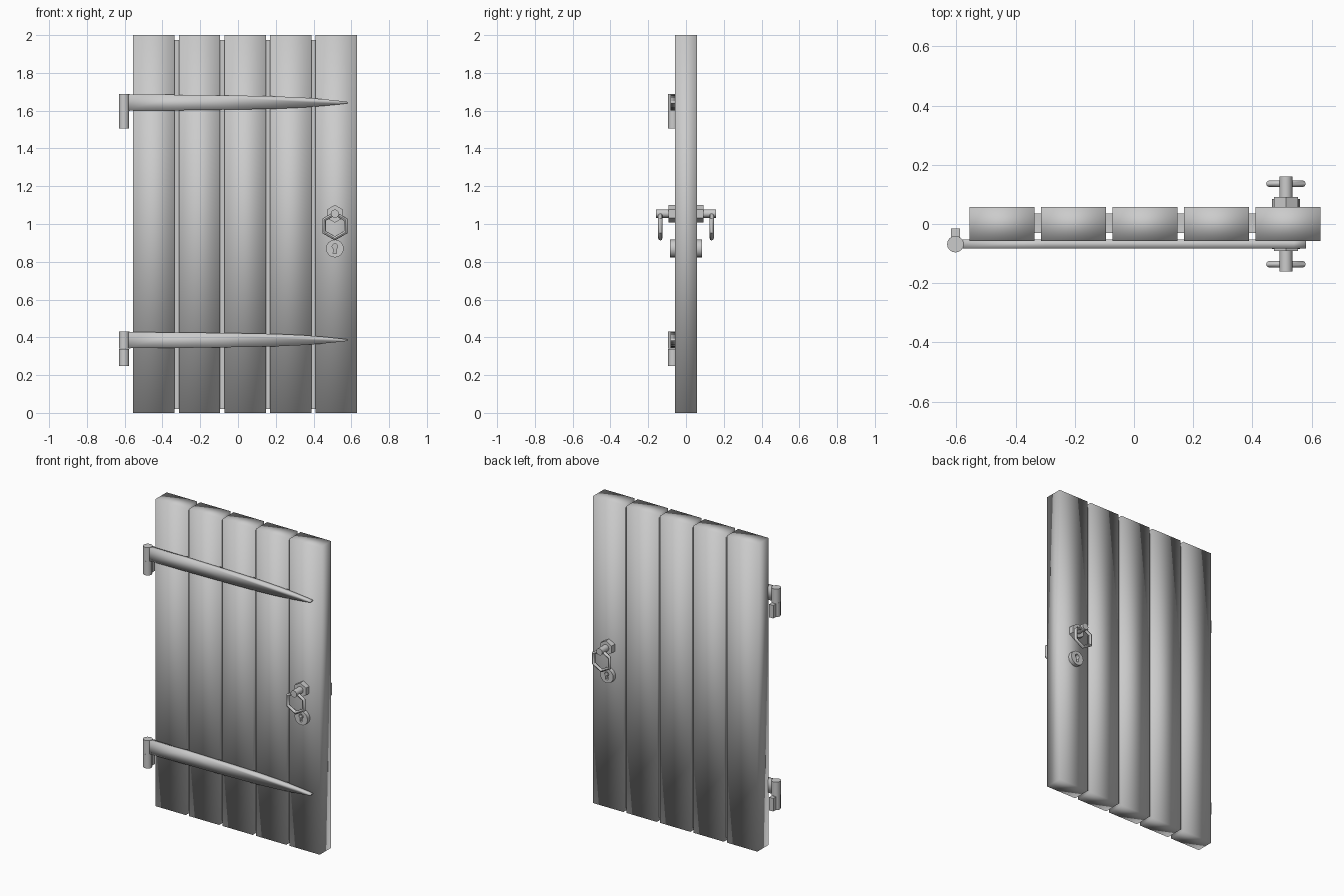
import bpy, bmesh, math
from mathutils import Matrix

if "Cube" in bpy.data.objects:
    bpy.data.objects.remove(bpy.data.objects["Cube"])


def finish(bm, name, angle=None):
    bmesh.ops.recalc_face_normals(bm, faces=bm.faces)
    me = bpy.data.meshes.new(name)
    bm.to_mesh(me)
    bm.free()
    ob = bpy.data.objects.new(name, me)
    bpy.context.collection.objects.link(ob)
    bpy.ops.object.select_all(action='DESELECT')
    ob.select_set(True)
    bpy.context.view_layer.objects.active = ob
    if angle == 'SMOOTH':
        bpy.ops.object.shade_smooth()
    elif angle:
        bpy.ops.object.shade_smooth_by_angle(angle=math.radians(angle))
    return ob


def box(name, x, y, z, angle=None):
    bm = bmesh.new()
    size = [b - a for a, b in (x, y, z)]
    mid = [(a + b) / 2 for a, b in (x, y, z)]
    bmesh.ops.create_cube(bm, size=1, matrix=Matrix.Translation(mid) @ Matrix.Diagonal((*size, 1)))
    return finish(bm, name, angle)


def extrude_y(name, outline, y0, y1, angle=None):
    """Extrude an xz outline from y0 to y1."""
    bm = bmesh.new()
    f = bm.faces.new([bm.verts.new((x, y0, z)) for x, z in outline])
    new = bmesh.ops.extrude_face_region(bm, geom=[f])['geom']
    bmesh.ops.translate(bm, vec=(0, y1 - y0, 0), verts=[v for v in new if isinstance(v, bmesh.types.BMVert)])
    return finish(bm, name, angle)


def ngon(cx, cz, r, n):
    return [(cx + r * math.sin(2 * math.pi * i / n), cz + r * math.cos(2 * math.pi * i / n)) for i in range(n)]


def cylinder_z(name, x, y, r, z0, z1):
    bm = bmesh.new()
    bmesh.ops.create_cone(bm, cap_ends=True, segments=16, radius1=r, radius2=r, depth=z1 - z0,
                          matrix=Matrix.Translation((x, y, (z0 + z1) / 2)))
    return finish(bm, name, 40)


# five planks, softly shaded, with recessed boards in the gaps
T = 0.058
for i in range(5):
    x = -0.555 + i * 0.2415
    box(f"plank_{i + 1}", (x, x + 0.219), (-T, T), (0, 2), 'SMOOTH')
box("core_board", (-0.45, 0.52), (-0.03, 0.036), (0.02, 1.975))

# strap hinges: tapered strap, knuckle, pintle and wall peg
half = [(-0.60, 0.043), (-0.3, 0.041), (0.0, 0.037), (0.2, 0.033), (0.35, 0.026),
        (0.45, 0.018), (0.54, 0.009), (0.58, 0.004)]
for label, z in (("upper", 1.643), ("lower", 0.385)):
    outline = [(x, z + h) for x, h in half] + [(x, z - h) for x, h in reversed(half)]
    extrude_y(f"{label}_hinge_strap", outline, -0.083, -0.052, 'SMOOTH')
    cylinder_z(f"{label}_hinge_knuckle", -0.603, -0.068, 0.028, z - 0.045, z + 0.045)
    cylinder_z(f"{label}_hinge_pintle", -0.603, -0.068, 0.027, z - 0.137, z - 0.046)
    box(f"{label}_hinge_peg", (-0.618, -0.588), (-0.068, -0.016), (z - 0.135, z - 0.05))

# handle and lock on both faces
HX = 0.513
for label, s in (("front", -1), ("back", 1)):
    extrude_y(f"{label}_handle_rose", ngon(HX, 1.054, 0.047, 6), s * 0.04, s * 0.092)
    extrude_y(f"{label}_handle_spindle", ngon(HX, 1.055, 0.022, 12), s * 0.05, s * 0.16, 40)

    # hexagonal pull ring hanging from the spindle
    bm = bmesh.new()
    n, m, r = 6, 8, 0.011
    loops = []
    for i in range(n):
        a = 2 * math.pi * i / n
        loop = []
        for j in range(m):
            b = 2 * math.pi * j / m
            d = 0.066 + r * math.cos(b)
            loop.append(bm.verts.new((HX + d * math.sin(a), s * 0.136 + r * math.sin(b), 0.99 + d * math.cos(a))))
        loops.append(loop)
    for i in range(n):
        p, q = loops[i], loops[(i + 1) % n]
        for j in range(m):
            k = (j + 1) % m
            bm.faces.new((p[j], p[k], q[k], q[j]))
    finish(bm, f"{label}_pull_ring", 50)

    # escutcheon with a keyhole cut through it
    plate = extrude_y(f"{label}_lock_plate", ngon(HX, 0.87, 0.047, 16), s * 0.04, s * 0.084, 40)
    hole = [(HX + 0.015 * math.sin(t), 0.881 + 0.015 * math.cos(t))
            for t in (math.radians(-150 + 30 * i) for i in range(11))]
    hole += [(HX + 0.009, 0.844), (HX - 0.009, 0.844)]
    cutter = extrude_y(f"{label}_keyhole_cutter", hole, s * 0.05, s * 0.1)
    cutter.hide_render = True
    cutter.hide_set(True)
    cut = plate.modifiers.new("keyhole", 'BOOLEAN')
    cut.operation = 'DIFFERENCE'
    cut.solver = 'EXACT'
    cut.object = cutter
